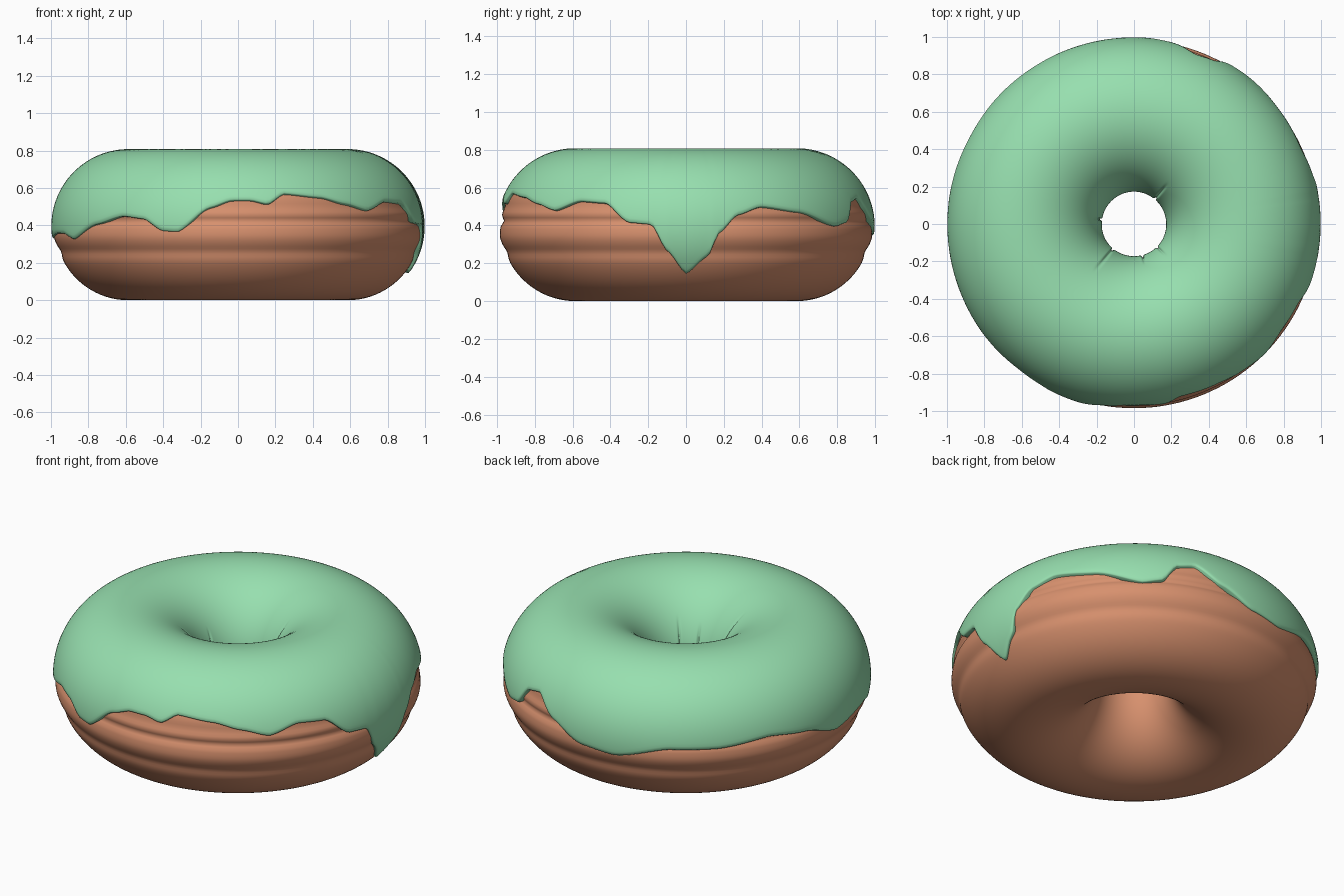
import bpy, bmesh, math

if "Cube" in bpy.data.objects:
    bpy.data.objects.remove(bpy.data.objects["Cube"])

RING, MID = 0.585, 0.395      # ring radius and height of the tube centre
TUBE = 0.395                  # dough tube radius
SEG = 288


def material(name, rgb):
    m = bpy.data.materials.new(name)
    m.diffuse_color = (*rgb, 1)
    m.use_nodes = True
    m.node_tree.nodes["Principled BSDF"].inputs["Base Color"].default_value = m.diffuse_color
    return m


def bump(x, centre, width):
    return math.exp(-((x - centre) / width) ** 2)


def build(name, rings, closed, mat):
    """Join a list of equal cross-sections around the z axis."""
    bm = bmesh.new()
    grid = [[bm.verts.new(p) for p in ring] for ring in rings]
    n = len(grid[0])
    for i, a in enumerate(grid):
        b = grid[(i + 1) % len(grid)]
        for j in range(n if closed else n - 1):
            k = (j + 1) % n
            bm.faces.new((a[j], b[j], b[k], a[k]))
    bmesh.ops.recalc_face_normals(bm, faces=bm.faces)
    for f in bm.faces:
        f.smooth = True
    me = bpy.data.meshes.new(name)
    bm.to_mesh(me)
    bm.free()
    me.materials.append(mat)
    ob = bpy.data.objects.new(name, me)
    bpy.context.collection.objects.link(ob)
    return ob


def point(theta, phi, radius):
    r = RING + radius * math.cos(phi)
    return (r * math.cos(theta), r * math.sin(theta), MID + radius * math.sin(phi))


# Dough: ring with soft grooves around the outer side
def dough_radius(phi):
    z = MID + TUBE * math.sin(phi)
    side = max(0.0, math.cos(phi))
    return TUBE + side * (0.008 * bump(z, 0.34, 0.04) - 0.017 * bump(z, 0.425, 0.02)
                          - 0.010 * bump(z, 0.255, 0.03) - 0.008 * bump(z, 0.50, 0.03))


rings = []
for i in range(SEG // 2):
    t = 2 * math.pi * i / (SEG // 2)
    rings.append([point(t, p, dough_radius(p))
                  for p in (2 * math.pi * j / 160 for j in range(160))])
build("dough", rings, True, material("baked brown", (0.68, 0.28, 0.155)))

# Icing: height of the wavy lower edge by angle in degrees
EDGE = [(-180, .335), (-167, .36), (-160, .36), (-152.6, .33), (-140, .41), (-128.5, .455),
        (-120.7, .44), (-114, .375), (-109, .37), (-99, .50), (-92, .54), (-86, .54),
        (-80.6, .52), (-75, .575), (-62.7, .555), (-53.7, .52), (-45, .485), (-35.5, .535),
        (-26, .525), (-17.8, .42), (-10.6, .41), (-6, .27), (0, .145), (7, .24), (10, .36),
        (16, .46), (24, .505), (37.7, .475), (52.7, .40), (59, .42), (64, .53), (70, .55),
        (78.5, .45), (90, .36), (102, .34), (119.6, .41), (135, .41), (152, .44),
        (166, .41), (180, .335)]


def edge_height(deg):
    for (a, za), (b, zb) in zip(EDGE, EDGE[1:]):
        if deg <= b:
            f = (deg - a) / (b - a)
            f = 0.5 * f + 0.5 * f * f * (3 - 2 * f)
            return za + (zb - za) * f
    return EDGE[-1][1]


# Small wrinkles near the hole: angle in degrees, reach over the tube, depth
CREASES = [(50, 0.75, .016), (-130, 0.9, .016), (-75, 0.5, .014), (-45, 0.6, .012), (172, 0.5, .014)]
COLS = 72
rings = []
for i in range(SEG):
    deg = -180 + 360 * i / SEG
    t = math.radians(deg)
    low = math.asin((edge_height(deg) - MID) / 0.41)
    high = math.pi + 0.03 * math.sin(3 * t) - 0.04
    ring = [point(t, high + 0.03, TUBE - 0.02), point(t, high + 0.025, TUBE + 0.006)]
    for j in range(COLS + 1):
        phi = high + (low - high) * j / COLS
        off = 0.018
        for a, reach, depth in CREASES:
            inner = max(0.0, 1 - (math.pi - phi) / reach) if phi < math.pi else 1.0
            off -= depth * min(1, inner * 2) * bump(deg, a, 1.6)
        if j == COLS:
            off = 0.016
        ring.append(point(t, phi, TUBE + off))
    # rounded lip tucked into the dough
    ring += [point(t, low - 0.012, TUBE + 0.010), point(t, low - 0.012, TUBE - 0.022)]
    rings.append(ring)
build("icing", rings, False, material("mint green", (0.31, 0.74, 0.43)))
